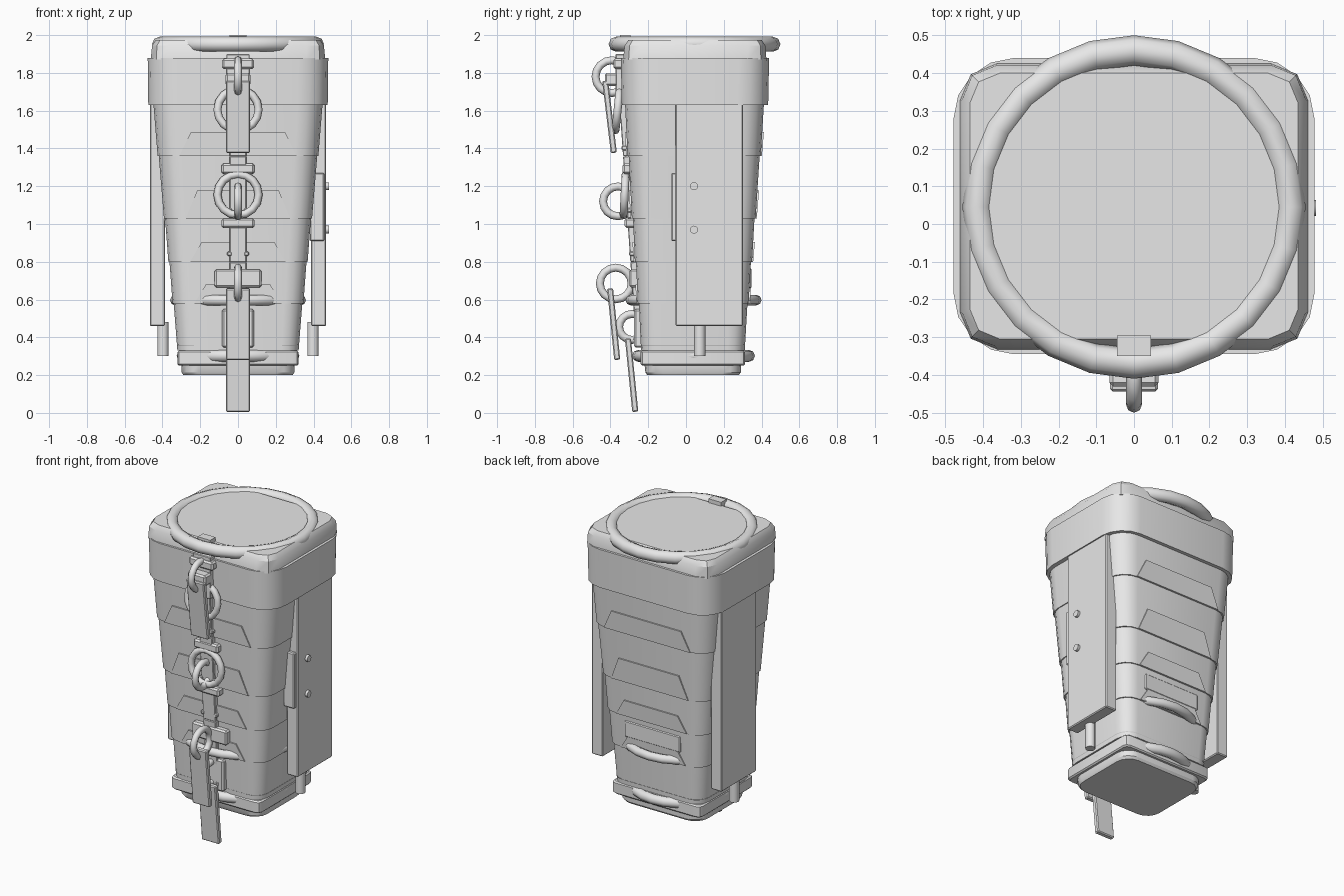
import bpy, bmesh, math
from mathutils import Vector, Matrix

if "Cube" in bpy.data.objects:
    bpy.data.objects.remove(bpy.data.objects["Cube"])

CY = 0.045  # depth centre of the body

grey = bpy.data.materials.new("plain grey")
grey.diffuse_color = (0.8, 0.8, 0.8, 1)
grey.use_nodes = True
grey.node_tree.nodes["Principled BSDF"].inputs["Base Color"].default_value = grey.diffuse_color


def finish(name, bm, smooth=30):
    bmesh.ops.recalc_face_normals(bm, faces=bm.faces)
    me = bpy.data.meshes.new(name)
    bm.to_mesh(me)
    bm.free()
    me.materials.append(grey)
    ob = bpy.data.objects.new(name, me)
    bpy.context.collection.objects.link(ob)
    bpy.ops.object.select_all(action='DESELECT')
    ob.select_set(True)
    bpy.context.view_layer.objects.active = ob
    if smooth:
        bpy.ops.object.shade_smooth_by_angle(angle=math.radians(smooth))
    return ob


def loft(name, levels, seg=4):
    """Stack of rounded rectangles: (z, half_x, y_min, y_max, corner radius)."""
    bm = bmesh.new()
    rings = []
    for z, hx, y0, y1, r in levels:
        ring = []
        for q, (cx, cy) in enumerate([(hx - r, y1 - r), (r - hx, y1 - r),
                                      (r - hx, y0 + r), (hx - r, y0 + r)]):
            for i in range(seg + 1):
                a = math.pi / 2 * (q + i / seg)
                ring.append(bm.verts.new((cx + r * math.cos(a), cy + r * math.sin(a), z)))
        rings.append(ring)
    n = len(rings[0])
    for a, b in zip(rings, rings[1:]):
        for i in range(n):
            bm.faces.new((a[i], a[(i + 1) % n], b[(i + 1) % n], b[i]))
    bm.faces.new(rings[0])
    bm.faces.new(rings[-1])
    return finish(name, bm)


def box(name, x, y, z, bevel=0.006, tilt=0.0):
    """Box from ranges, optionally tilted about x around its centre."""
    size = [b - a for a, b in (x, y, z)]
    mid = Vector([(a + b) / 2 for a, b in (x, y, z)])
    bm = bmesh.new()
    bmesh.ops.create_cube(bm, size=1)
    bmesh.ops.scale(bm, vec=size, verts=bm.verts)
    if bevel:
        bmesh.ops.bevel(bm, geom=bm.edges[:], offset=bevel, segments=1, affect='EDGES')
    bm.transform(Matrix.Translation(mid) @ Matrix.Rotation(tilt, 4, 'X'))
    return finish(name, bm)


def ring(name, centre, outer, minor, axis='Z', seg=24, sides=8, tilt=0.0):
    bpy.ops.mesh.primitive_torus_add(major_segments=seg, minor_segments=sides,
                                     major_radius=outer - minor, minor_radius=minor,
                                     location=centre)
    ob = bpy.context.object
    ob.name = name
    ob.rotation_euler = {'Z': (0, 0, 0), 'X': (0, math.pi / 2, 0),
                         'Y': (math.pi / 2 + tilt, 0, 0)}[axis]
    ob.data.materials.append(grey)
    bpy.ops.object.shade_smooth_by_angle(angle=math.radians(50))
    return ob


def peg(name, centre, radius, depth, axis='Z'):
    bm = bmesh.new()
    bmesh.ops.create_cone(bm, cap_ends=True, segments=12, radius1=radius,
                          radius2=radius, depth=depth)
    rot = Matrix.Rotation(math.pi / 2 if axis == 'X' else 0, 4, 'Y')
    bm.transform(Matrix.Translation(centre) @ rot)
    return finish(name, bm, 40)


def lerp(z, a, b):
    return a + (b - a) * (z - 0.33) / 1.3


def half_x(z): return lerp(z, 0.315, 0.447)
def front_y(z): return lerp(z, -0.232, -0.322)
def back_y(z): return lerp(z, 0.305, 0.412)


# Tapered body, each band overlapping the one below by a small step
seams = [0.33, 0.58, 0.80, 1.03, 1.36, 1.64]
levels = []
for lo, hi in zip(seams, seams[1:]):
    for z, e in ((lo, 0.006), (hi, 0.0)):
        levels.append((z, half_x(z) + e, front_y(z) - e, back_y(z) + e, lerp(z, 0.09, 0.13)))
loft("body", levels)

# Raised trapezoid ribs above every seam, front and back
for lo, hi in zip(seams[1:], seams[2:]):
    top = lo + 0.45 * (hi - lo)
    for side, edge, s in (("front", front_y, -1), ("back", back_y, 1)):
        bm = bmesh.new()
        w = half_x(lo) - 0.11
        pts = [(-w, lo), (w, lo), (w - 0.06, top), (0.06 - w, top)]
        outer = [bm.verts.new((x, edge(z) + s * 0.012, z)) for x, z in pts]
        inner = [bm.verts.new((x, edge(z) - s * 0.02, z)) for x, z in pts]
        bm.faces.new(outer)
        bm.faces.new(inner)
        for i in range(4):
            j = (i + 1) % 4
            bm.faces.new((outer[i], outer[j], inner[j], inner[i]))
        finish(side + "_rib", bm, 0)

# Collar, lid, base
loft("collar", [(1.63, 0.475, -0.34, 0.435, 0.16), (1.88, 0.478, -0.345, 0.44, 0.16)])
loft("lid", [(1.87, 0.462, -0.333, 0.426, 0.10), (1.945, 0.455, -0.325, 0.42, 0.09),
             (1.975, 0.435, -0.305, 0.40, 0.08)], seg=2)
loft("base_plate", [(0.25, 0.312, -0.232, 0.305, 0.03), (0.258, 0.32, -0.24, 0.312, 0.03),
                    (0.322, 0.32, -0.24, 0.312, 0.03), (0.33, 0.312, -0.232, 0.305, 0.03)], seg=2)
loft("base_neck", [(0.32, 0.30, -0.22, 0.295, 0.08), (0.36, 0.325, -0.24, 0.314, 0.09)])
loft("foot", [(0.20, 0.29, -0.205, 0.28, 0.09), (0.215, 0.298, -0.215, 0.29, 0.09),
              (0.26, 0.30, -0.22, 0.292, 0.09)])

# Hoops around the body
ring("top_hoop", (0, CY, 1.952), 0.455, 0.04)
ring("middle_hoop", (0, 0.04, 0.597), 0.36, 0.028)
ring("bottom_hoop", (0, 0.04, 0.302), 0.325, 0.032)
box("lid_tab", (-0.045, 0.045), (-0.35, -0.295), (1.94, 2.0), 0)

# Side panels with pegs, mirrored
for side, s in (("right", 1), ("left", -1)):
    box(side + "_panel", sorted((s * 0.387, s * 0.467)), (-0.055, 0.302), (0.46, 1.66))
    peg(side + "_peg", (s * 0.397, 0.073, 0.39), 0.03, 0.18)
for z in (0.97, 1.2):
    peg("panel_bolt", (0.46, 0.042, z), 0.021, 0.045, 'X')
box("side_slat", (0.38, 0.457), (-0.078, -0.05), (0.91, 1.27))

# Rear plate
box("rear_plate", (-0.2, 0.2), (0.28, 0.347), (0.66, 0.765))

# Front strap following the taper
lean = math.atan2(0.09, 1.3)
for lo, hi in ((0.35, 0.8), (0.8, 1.03), (1.03, 1.36), (1.36, 1.66)):
    y = front_y((lo + hi) / 2)
    box("strap", (-0.045, 0.045), (y - 0.03, y + 0.02), (lo, hi), 0.004, lean)
    for x in (-0.045, 0.045):
        box("strap_rivet", (x - 0.012, x + 0.012), (y - 0.028, y + 0.01),
            (lo + 0.03, lo + 0.054), 0.005)
box("collar_strap", (-0.062, 0.062), (-0.372, -0.32), (1.63, 1.90), 0.004)

# Clasps on the strap
for w, y0, y1, z0, z1 in ((0.085, -0.385, -0.33, 1.82, 1.875), (0.065, -0.43, -0.36, 1.73, 1.80),
                          (0.088, -0.335, -0.28, 1.265, 1.32), (0.088, -0.325, -0.26, 0.98, 1.03),
                          (0.125, -0.30, -0.22, 0.665, 0.76), (0.085, -0.275, -0.2, 0.345, 0.55)):
    box("clasp", (-w, w), (y0, y1), (z0, z1), 0.01)

# Rings, flat against the strap or standing out from it
ring("flat_ring", (0, -0.362, 1.605), 0.13, 0.021, 'Y', 16, 8, -0.1)
ring("flat_ring", (0, -0.325, 1.155), 0.13, 0.021, 'Y', 16, 8, -0.05)
for y, z, r in ((-0.392, 1.78, 0.108), (-0.36, 1.12, 0.10), (-0.372, 0.685, 0.105),
                (-0.285, 0.455, 0.09)):
    ring("standing_ring", (0, y, z), r, 0.021, 'X', 16, 8)

# Hanging tags
for y, z0, z1, t in ((-0.405, 1.375, 1.76, 0.12), (-0.383, 0.28, 0.66, 0.10),
                     (-0.288, 0.005, 0.395, -0.0)):
    t = t if t else 0.10
    box("hanging_tag", (-0.063, 0.063), (y - 0.016, y + 0.016), (z0, z1), 0.006, t)
